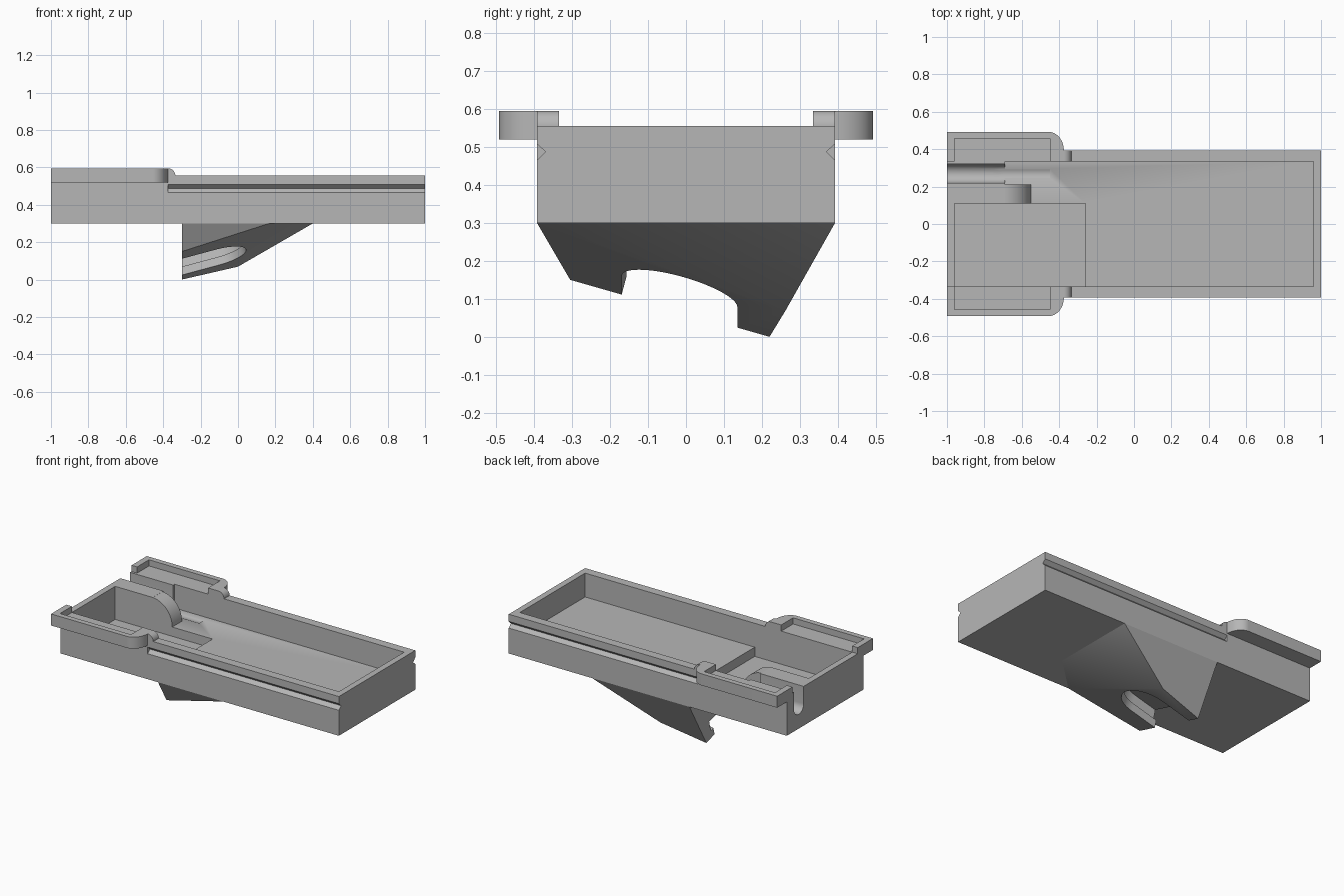
import bpy, bmesh
from math import sin, cos, pi
from mathutils import Vector, Matrix

if "Cube" in bpy.data.objects:
    bpy.data.objects.remove(bpy.data.objects["Cube"])

grey = bpy.data.materials.new("plain_grey")
grey.use_nodes = True
grey.diffuse_color = (0.47, 0.47, 0.47, 1)
grey.node_tree.nodes["Principled BSDF"].inputs["Base Color"].default_value = (0.47, 0.47, 0.47, 1)


def make_object(name, bm):
    bmesh.ops.recalc_face_normals(bm, faces=bm.faces)
    mesh = bpy.data.meshes.new(name)
    bm.to_mesh(mesh)
    bm.free()
    mesh.materials.append(grey)
    ob = bpy.data.objects.new(name, mesh)
    bpy.context.collection.objects.link(ob)
    return ob


def prism(name, outline, axis, lo, hi):
    """Extrude a 2D outline along an axis; outline is (y,z), (x,z) or (x,y)."""
    def place(p, t):
        return {"x": (t, *p), "y": (p[0], t, p[1]), "z": (*p, t)}[axis]
    bm = bmesh.new()
    a = [bm.verts.new(place(p, lo)) for p in outline]
    b = [bm.verts.new(place(p, hi)) for p in outline]
    bm.faces.new(a)
    bm.faces.new(b[::-1])
    for i in range(len(a)):
        j = (i + 1) % len(a)
        bm.faces.new((a[i], b[i], b[j], a[j]))
    return make_object(name, bm)


def box(name, x0, x1, y0, y1, z0, z1):
    return prism(name, [(x0, y0), (x1, y0), (x1, y1), (x0, y1)], "z", z0, z1)


def arc(cx, cy, rx, ry, start, end, n=16):
    return [(cx + rx * cos(start + (end - start) * i / n),
             cy + ry * sin(start + (end - start) * i / n)) for i in range(n + 1)]


def select_only(ob):
    bpy.ops.object.select_all(action="DESELECT")
    ob.select_set(True)
    bpy.context.view_layer.objects.active = ob


def cut(target, *cutters):
    select_only(target)
    for c in cutters:
        mod = target.modifiers.new("cut", "BOOLEAN")
        mod.operation, mod.solver, mod.object = "DIFFERENCE", "EXACT", c
        bpy.ops.object.modifier_apply(modifier=mod.name)
        bpy.data.objects.remove(c)


def smooth(ob):
    select_only(ob)
    bpy.ops.object.shade_smooth_by_angle(angle=pi / 6)


# Main levels and widths
BASE, FLOOR, RIM, TOP = 0.30, 0.40, 0.555, 0.595
HALF, INNER, OUTER = 0.3925, 0.335, 0.492

# Tray with its cavity, sunken pocket and cable channel
tray = box("tray", -1, 1, -HALF, HALF, BASE, RIM)
channel = [(0.22, 0.7), (0.22, 0.443)] + arc(0.27, 0.443, 0.05, 0.05, pi, 2 * pi)[1:] + [(0.32, 0.7)]
cut(tray,
    box("cavity", -0.69, 0.96, -INNER, INNER, FLOOR, 0.7),
    box("pocket", -0.96, -0.26, -INNER, 0.11, 0.34, FLOOR + 0.001),
    box("end_bay", -0.96, -0.68, -INNER, 0.11, 0.35, 0.7),
    prism("channel", channel, "x", -1.1, -0.68),
    prism("channel_groove", arc(0.27, 0.443, 0.05, 0.05, 0, 2 * pi, 32)[:-1], "x", -0.75, -0.45))

# V grooves along both long sides
for s in (-1, 1):
    vee = [(s * 0.42, 0.535), (s * 0.37, 0.487), (s * 0.42, 0.439)]
    cut(tray, prism("side_groove", vee, "x", -0.375, 1.1))
smooth(tray)

# Divider wall with a rounded end beside the channel
divider = [(-0.72, FLOOR)] + arc(-0.70, FLOOR, 0.15, RIM - FLOOR, 0, pi / 2) + [(-0.72, RIM)]
smooth(prism("divider_wall", divider, "y", 0.11, 0.21))

# Recessed side flanges with a rounded lead-in on the rim
for s, side in ((-1, "right"), (1, "left")):
    outline = [(-1, INNER), (-1, OUTER), (-0.455, OUTER)]
    outline += arc(-0.455, HALF, 0.08, OUTER - HALF, pi / 2, 0)[1:] + [(-0.375, INNER)]
    flange = prism(side + "_flange", [(x, s * y) for x, y in outline], "z", 0.52, TOP)
    y0, y1 = sorted((s * 0.3, s * 0.457))
    cut(flange, box("recess", -0.96, -0.45, y0, y1, RIM, 0.7))
    smooth(flange)
    lead = [(-0.375, RIM - 0.02), (-0.335, RIM - 0.02)] + arc(-0.375, RIM, 0.04, 0.04, 0, pi / 2)
    y0, y1 = sorted((s * INNER, s * HALF))
    smooth(prism(side + "_lead_in", lead, "y", y0, y1))

# Faceted wedge under the tray
corners = [(-0.3, -HALF, BASE), (-0.3, HALF, BASE), (-0.3, -0.305, 0.15), (-0.3, 0.22, 0),
           (0, 0.262, 0.069), (0.4, HALF, BASE), (0.4, -0.17, BASE), (0.167, -HALF, BASE)]
bm = bmesh.new()
for c in corners:
    bm.verts.new(c)
bmesh.ops.convex_hull(bm, input=bm.verts)
bmesh.ops.dissolve_limit(bm, angle_limit=0.02, verts=bm.verts, edges=bm.edges)
wedge = make_object("wedge", bm)

# Stepped round-ended slot, square to the sloping underside
normal = Vector((-0.269, 0.286, 1)).normalized()
along = Vector((1, 0, 0.269)).normalized()
across = normal.cross(along)
frame = Matrix((along, across, normal)).transposed().to_4x4()
frame.translation = (-0.11, -0.017, 0.119)
for radius, low, high in ((0.158, -0.1, 0.06), (0.185, 0.045, 0.11)):
    shape = [(-0.5, -radius)] + arc(0, 0, radius, radius, -pi / 2, pi / 2, 28) + [(-0.5, radius)]
    cutter = prism("slot", shape, "z", low, high)
    cutter.data.transform(frame)
    cut(wedge, cutter)
smooth(wedge)
